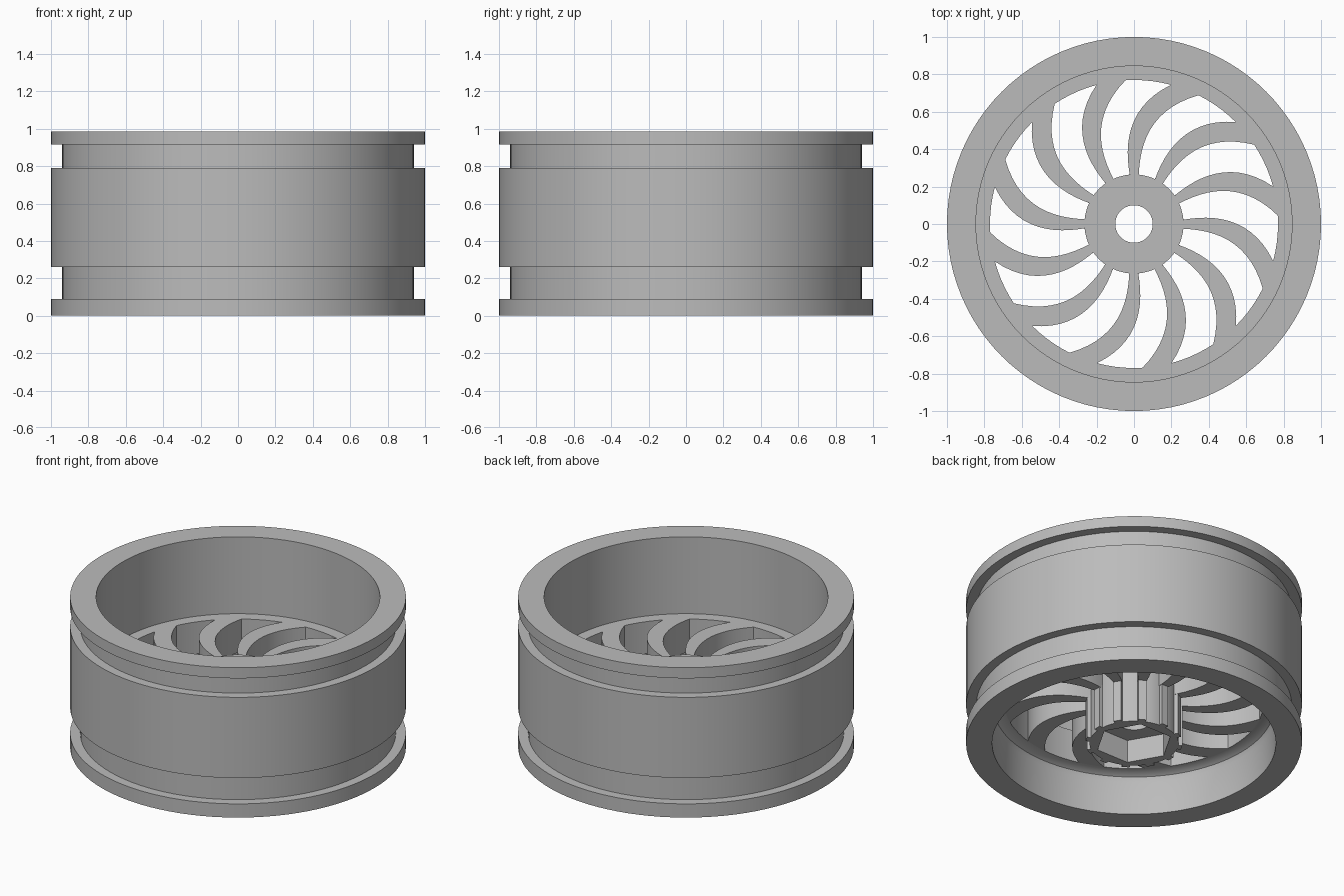
import bpy, bmesh, math
from mathutils import Vector, Matrix, geometry

cube = bpy.data.objects.get("Cube")
if cube:
    bpy.data.objects.remove(cube, do_unlink=True)

SPOKES = 12
SEGMENTS = 96
FACE_Z = 0.48      # outer face of the spokes
BACK_Z = 0.27      # inner face of the spokes

grey = bpy.data.materials.new("satin_grey")
grey.use_nodes = True
colour = (0.5, 0.5, 0.5, 1)
grey.diffuse_color = colour
grey.node_tree.nodes["Principled BSDF"].inputs["Base Color"].default_value = colour


def finish(name, bm):
    """Turn a bmesh into a shaded object."""
    bmesh.ops.recalc_face_normals(bm, faces=bm.faces)
    mesh = bpy.data.meshes.new(name)
    bm.to_mesh(mesh)
    bm.free()
    mesh.materials.append(grey)
    obj = bpy.data.objects.new(name, mesh)
    bpy.context.collection.objects.link(obj)
    bpy.ops.object.select_all(action='DESELECT')
    obj.select_set(True)
    bpy.context.view_layer.objects.active = obj
    bpy.ops.object.shade_smooth_by_angle(angle=math.radians(35))
    return obj


def round_shape(a):
    return 1.0


def hex_shape(a):
    sector = math.pi / 3
    return math.cos(sector / 2) / math.cos(a % sector - sector / 2)


def lathe(name, profile):
    """Closed ring from (radius, height, outline) points."""
    bm = bmesh.new()
    loops = []
    for r, z, shape in profile:
        loop = []
        for i in range(SEGMENTS):
            a = math.tau * i / SEGMENTS
            q = r * shape(a)
            loop.append(bm.verts.new((q * math.cos(a), q * math.sin(a), z)))
        loops.append(loop)
    for k, low in enumerate(loops):
        high = loops[(k + 1) % len(loops)]
        for i in range(SEGMENTS):
            j = (i + 1) % SEGMENTS
            bm.faces.new((low[i], low[j], high[j], high[i]))
    return finish(name, bm)


def prism(bm, outline, z0, z1, angle):
    """Extrude a flat outline upwards, turned about the wheel axis."""
    turn = Matrix.Rotation(angle, 4, 'Z')
    low = [bm.verts.new(turn @ Vector((p[0], p[1], z0))) for p in outline]
    high = [bm.verts.new(turn @ Vector((p[0], p[1], z1))) for p in outline]
    bm.faces.new(low)
    bm.faces.new(high)
    for i in range(len(outline)):
        j = (i + 1) % len(outline)
        bm.faces.new((low[i], low[j], high[j], high[i]))


# Rim barrel with two outer grooves and the inner mounting flange
barrel = [
    (0.845, 0), (1, 0), (1, 0.09), (0.94, 0.09), (0.94, 0.26), (1, 0.26),
    (1, 0.79), (0.94, 0.79), (0.94, 0.915), (1, 0.915), (1, 0.985),
    (0.845, 0.985), (0.845, FACE_Z), (0.77, FACE_Z), (0.77, BACK_Z),
    (0.81, 0.265), (0.835, 0.25), (0.845, 0.22),
]
lathe("rim_barrel", [(r, z, round_shape) for r, z in barrel])

# Hub with a through bore and a hexagonal socket underneath
lathe("hub", [
    (0.23, 0, hex_shape), (0.265, 0, round_shape),
    (0.265, FACE_Z, round_shape), (0.25, FACE_Z, round_shape),
    (0.25, FACE_Z + 0.008, round_shape), (0.1, FACE_Z + 0.008, round_shape),
    (0.1, 0.15, round_shape), (0.23, 0.15, hex_shape),
])

# Curved spokes, narrow at the hub and wide at the rim
left_edge = geometry.interpolate_bezier(
    Vector((-0.02, 0.25)), Vector((-0.06, 0.45)),
    Vector((-0.02, 0.64)), Vector((0.2, 0.745)), 14)
right_edge = geometry.interpolate_bezier(
    Vector((0.025, 0.25)), Vector((0.03, 0.45)),
    Vector((0.1, 0.62)), Vector((0.35, 0.69)), 14)
rim_end = [Vector((0.21, 0.78)), Vector((0.37, 0.72))]
spoke = list(left_edge) + rim_end + list(reversed(right_edge))
bm = bmesh.new()
for k in range(SPOKES):
    prism(bm, spoke, BACK_Z, FACE_Z, math.tau * k / SPOKES)
finish("spokes", bm)

# Ribs running down the hub below each spoke
rib = [(-0.024, 0.25), (0.024, 0.25), (0.024, 0.288), (-0.024, 0.288)]
bm = bmesh.new()
for k in range(SPOKES):
    prism(bm, rib, 0, BACK_Z + 0.02, math.tau * k / SPOKES)
finish("hub_ribs", bm)
